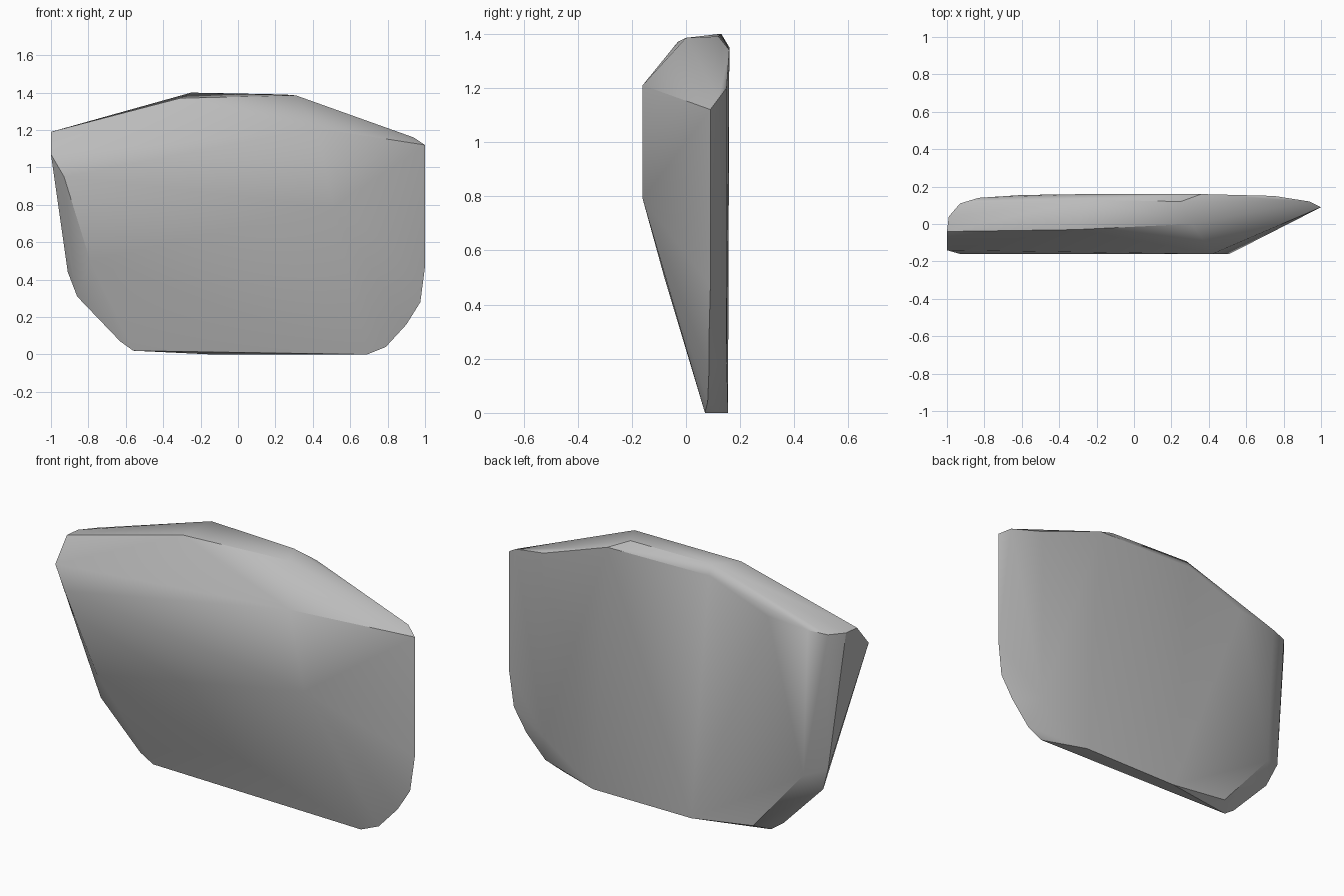
import bpy, bmesh, math

cube = bpy.data.objects.get("Cube")
if cube:
    bpy.data.objects.remove(cube, do_unlink=True)

# Stone colour
stone = bpy.data.materials.new("stone_grey")
stone.use_nodes = True
grey = (0.5, 0.5, 0.5, 1)
stone.diffuse_color = grey
bsdf = stone.node_tree.nodes["Principled BSDF"]
bsdf.inputs["Base Color"].default_value = grey
bsdf.inputs["Roughness"].default_value = 0.8

# Corners of the slab
front = [(0.42, -.16, 1.21), (.51, -.16, .79), (-.93, -.16, .95),
         (-1, -.14, 1.07), (-.79, -.08, .5)]
top = [(-.31, -.03, 1.37), (.31, 0, 1.385), (-.25, .13, 1.4),
       (.25, .12, 1.39), (-1, -.04, 1.19)]
left_rim = [(1, .09, 1.12), (1, .09, .47), (.975, .085, .28),
            (.9, .085, .16), (.79, .08, .04), (.94, .12, 1.16)]
right_rim = [(-.99, .04, 1.19), (-.93, .11, 1.19), (-.91, .08, .44),
             (-.86, .05, .31), (-.63, .06, .07)]
base = [(-.56, .07, .02), (.69, .07, 0), (-.14, .155, 0), (.45, .155, 0)]
back = [(-.6, .155, 1.22), (-.25, .16, 1.35), (.36, .16, 1.34),
        (.75, .15, 1.2), (.75, .15, .2), (-.83, .14, 1.2),
        (-.8, .135, .4), (-.5, .14, .05)]

# Faceted slab wrapped around the corners
bm = bmesh.new()
for corner in front + top + left_rim + right_rim + base + back:
    bm.verts.new(corner)
hull = bmesh.ops.convex_hull(bm, input=bm.verts)
loose = {e for e in hull["geom_interior"] + hull["geom_unused"]
         if isinstance(e, bmesh.types.BMVert)}
bmesh.ops.delete(bm, geom=list(loose), context="VERTS")
bmesh.ops.recalc_face_normals(bm, faces=bm.faces)

mesh = bpy.data.meshes.new("stone_slab")
bm.to_mesh(mesh)
bm.free()
mesh.materials.append(stone)
slab = bpy.data.objects.new("stone_slab", mesh)
bpy.context.collection.objects.link(slab)

# Soft shading with crisp rims
bpy.ops.object.select_all(action="DESELECT")
slab.select_set(True)
bpy.context.view_layer.objects.active = slab
bpy.ops.object.shade_smooth_by_angle(angle=math.radians(30))
